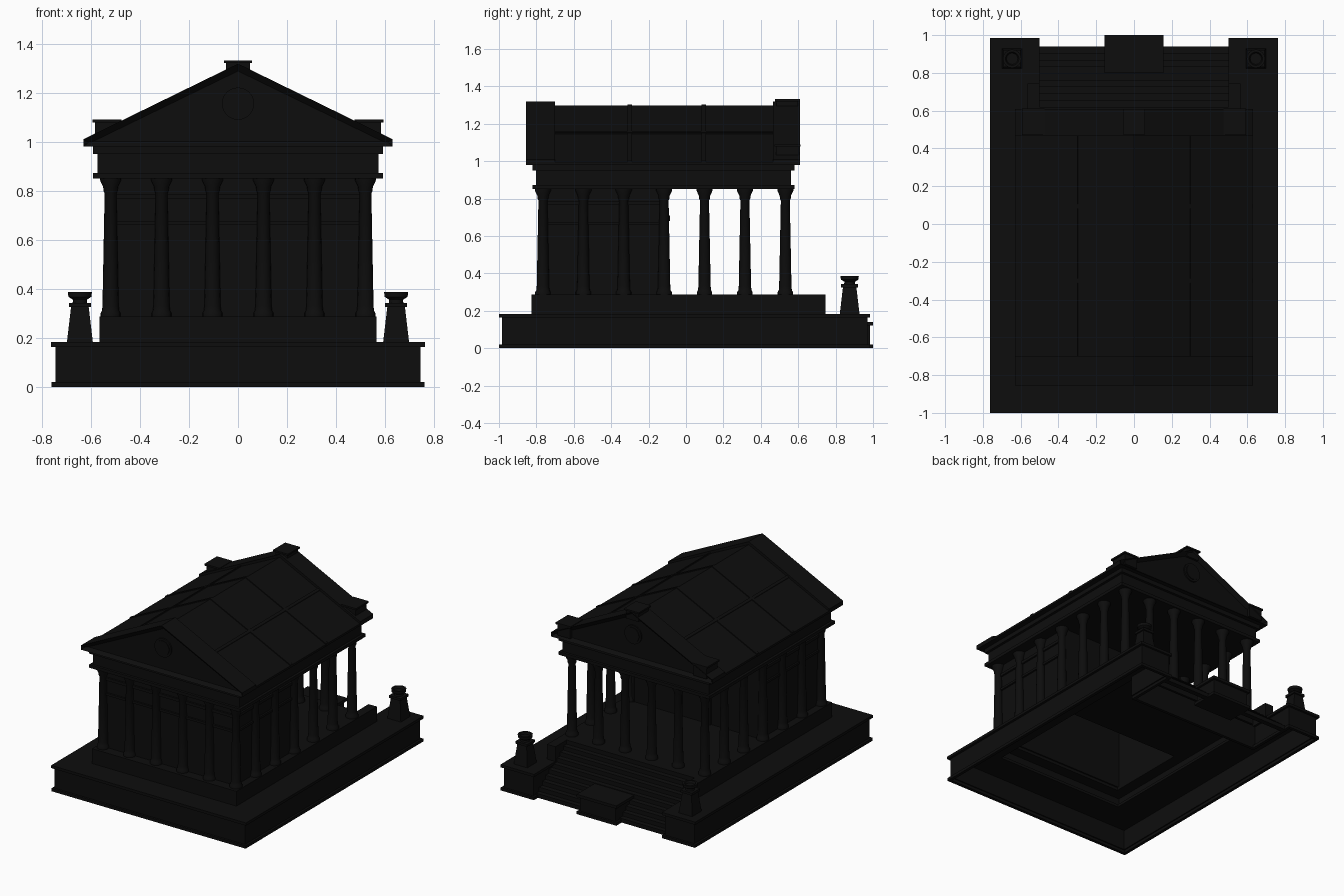
import bpy, bmesh, math
from mathutils import Vector

cube = bpy.data.objects.get("Cube")
if cube:
    bpy.data.objects.remove(cube, do_unlink=True)

# Single dark stone colour
stone = bpy.data.materials.new("black_stone")
stone.use_nodes = True
COLOUR = (0.004, 0.004, 0.004, 1)
stone.diffuse_color = COLOUR
stone.node_tree.nodes["Principled BSDF"].inputs["Base Color"].default_value = COLOUR


def finish(name, bm, smooth=False):
    mesh = bpy.data.meshes.new(name)
    bm.to_mesh(mesh)
    bm.free()
    mesh.materials.append(stone)
    obj = bpy.data.objects.new(name, mesh)
    bpy.context.collection.objects.link(obj)
    if smooth:
        bpy.ops.object.select_all(action='DESELECT')
        obj.select_set(True)
        bpy.context.view_layer.objects.active = obj
        bpy.ops.object.shade_smooth_by_angle(angle=math.radians(40))
    return obj


def box(name, x, y, z):
    """Box from three (low, high) ranges."""
    bm = bmesh.new()
    bmesh.ops.create_cube(bm, size=1)
    for v in bm.verts:
        v.co = Vector([(r[0] + r[1]) / 2 + c * (r[1] - r[0])
                       for c, r in zip(v.co, (x, y, z))])
    return finish(name, bm)


def pair(name, x, y, z):
    """Box on the left and its mirror on the right."""
    box("left_" + name, x, y, z)
    box("right_" + name, (-x[1], -x[0]), y, z)


def shell(name, points, z, thickness):
    """Open wall that follows a plan outline."""
    bm = bmesh.new()
    low, high = [[bm.verts.new((px, py, h)) for px, py in points] for h in z]
    n = len(points)
    for i in range(n):
        j = (i + 1) % n
        bm.faces.new((low[i], low[j], high[j], high[i]))
    obj = finish(name, bm)
    solid = obj.modifiers.new("Thickness", 'SOLIDIFY')
    solid.thickness = thickness
    solid.offset = -1
    return obj


def gable_prism(name, apex, eave, bottom, half, y, recess=0):
    """Gabled outline extruded along y; recess sinks one end (-1 front, 1 back)."""
    bm = bmesh.new()
    outline = [(-half, bottom), (half, bottom), (half, eave), (0, apex), (-half, eave)]
    face = bm.faces.new([bm.verts.new((px, y[0], pz)) for px, pz in outline])
    new = bmesh.ops.extrude_face_region(bm, geom=[face])["geom"]
    for v in new:
        if isinstance(v, bmesh.types.BMVert):
            v.co.y = y[1]
    bmesh.ops.recalc_face_normals(bm, faces=bm.faces)
    if recess:
        ends = [f for f in bm.faces if f.normal.y * recess > 0.9]
        bmesh.ops.inset_region(bm, faces=ends, thickness=0.03)
        for v in ends[0].verts:
            v.co.y -= recess * 0.025
    return finish(name, bm)


def lathe(name, profile, x, y, sides=16):
    """Turned part from (radius, height) pairs."""
    bm = bmesh.new()
    rings = [[bm.verts.new((x + r * math.cos(a), y + r * math.sin(a), z))
              for a in (2 * math.pi * k / sides for k in range(sides))]
             for r, z in profile]
    for a, b in zip(rings, rings[1:]):
        for i in range(sides):
            j = (i + 1) % sides
            bm.faces.new((a[i], a[j], b[j], b[i]))
    bm.faces.new(rings[-1])
    bm.faces.new(rings[0][::-1])
    return finish(name, bm, True)


def podium_outline(d):
    w, front, back, inner, notch = 0.745 + d, -0.985 - d, 0.97 + d, 0.515 - d, 0.62
    right = [(w, front), (w, back), (inner, back), (inner, notch)]
    return right + [(-px, py) for px, py in reversed(right)]


# Hollow podium with plinth and cap
shell("podium_plinth", podium_outline(0.015), (0, 0.02), 0.03)
shell("podium_wall", podium_outline(0), (0.02, 0.17), 0.02)
pair("podium_cap", (0.5, 0.762), (-1, 0.985), (0.163, 0.182))
box("podium_front_cap", (-0.5, 0.5), (-1, -0.76), (0.163, 0.182))

# Stepped platform under the columns
half_plan = [(0.565, -0.825), (0.565, 0.745), (0.5, 0.745), (0.5, 0.62)]
shell("platform_wall", half_plan + [(-px, py) for px, py in reversed(half_plan)],
      (0.18, 0.285), 0.02)
pair("platform_edge", (0.47, 0.565), (-0.825, 0.62), (0.265, 0.286))
pair("stair_flank", (0.5, 0.565), (0.6, 0.745), (0.18, 0.286))
box("platform_front_edge", (-0.47, 0.47), (-0.825, -0.73), (0.265, 0.286))
box("porch_floor", (-0.47, 0.47), (-0.15, 0.62), (0.265, 0.286))

# Stairs between the wings, with a block in front
STEPS = 9
for i in range(STEPS):
    run, rise = 0.32 / STEPS, 0.286 / (STEPS + 1)
    top = 0.286 - rise * (i + 1)
    box(f"stair_{i + 1}", (-0.515, 0.515), (0.62 + run * i, 0.62 + run * (i + 1)),
        (max(0, top - rise), top))
box("altar_base", (-0.155, 0.155), (0.8, 1.0), (0, 0.02))
box("altar_block", (-0.14, 0.14), (0.81, 0.985), (0.02, 0.12))
box("altar_cap", (-0.155, 0.155), (0.8, 1.0), (0.12, 0.14))

# Urn pedestals on the wings
for side, x in (("right", -0.645), ("left", 0.645)):
    bm = bmesh.new()
    bmesh.ops.create_cone(bm, cap_ends=True, segments=4, radius1=0.053 * math.sqrt(2),
                          radius2=0.036 * math.sqrt(2), depth=0.145)
    turn = math.pi / 4
    for v in bm.verts:
        c, s = math.cos(turn), math.sin(turn)
        v.co = Vector((v.co.x * c - v.co.y * s + x, v.co.x * s + v.co.y * c + 0.875,
                       v.co.z + 0.253))
    finish(side + "_pedestal", bm)
    box(side + "_pedestal_cap", (x - 0.045, x + 0.045), (0.83, 0.92), (0.325, 0.342))
    lathe(side + "_urn", [(0.03, 0.34), (0.028, 0.355), (0.047, 0.367), (0.049, 0.386),
                          (0.036, 0.386), (0.03, 0.372)], x, 0.875)

# Columns around all four sides
COLUMN = [(0.041, 0.285), (0.041, 0.3), (0.035, 0.31), (0.033, 0.33), (0.024, 0.79),
          (0.029, 0.8), (0.03, 0.815), (0.043, 0.843), (0.043, 0.853)]
xs = [-0.52 + 0.208 * i for i in range(6)]
ys = [-0.765 + 0.216 * i for i in range(7)]
spots = [(x, y) for x in xs for y in ys if x in (xs[0], xs[-1]) or y in (ys[0], ys[-1])]
for i, (x, y) in enumerate(spots):
    lathe(f"column_{i + 1}", COLUMN, x, y)

# Inner chamber walls with two string courses
pair("chamber_wall", (0.475, 0.51), (-0.755, -0.1), (0.285, 0.855))
box("chamber_front_wall", (-0.48, 0.48), (-0.755, -0.72), (0.285, 0.855))
box("chamber_back_wall", (-0.48, 0.48), (-0.14, -0.105), (0.285, 0.855))
for name, z in (("lower", (0.66, 0.676)), ("upper", (0.765, 0.785))):
    pair(name + "_side_band", (0.505, 0.522), (-0.765, -0.1), z)
    box(name + "_front_band", (-0.51, 0.51), (-0.768, -0.75), z)
pair("door_post", (0.1, 0.125), (-0.11, -0.09), (0.285, 0.68))
box("door_lintel", (-0.14, 0.14), (-0.11, -0.085), (0.68, 0.71))

# Entablature
for name, grow, z in (("architrave", 0.018, (0.85, 0.872)), ("frieze", 0, (0.872, 0.95)),
                      ("upper_moulding", 0.018, (0.95, 0.982))):
    x = 0.573 + grow
    box(name, (-x, x), (-0.802 - grow, 0.562 + grow), z)

# Roof with raised gable ends
gable_prism("roof", 1.298, 0.995, 0.98, 0.628, (-0.71, 0.48))
gable_prism("front_gable", 1.318, 1.01, 0.98, 0.63, (-0.855, -0.7), -1)
gable_prism("back_gable", 1.318, 1.01, 0.98, 0.63, (0.465, 0.61), 1)
for i, y in enumerate((-0.3, 0.095)):
    gable_prism(f"roof_rib_{i + 1}", 1.304, 1.001, 0.98, 0.629, (y - 0.012, y + 0.012))
slope = math.atan2(0.303, 0.628)
for side, s in (("left", 1), ("right", -1)):
    rib = box(side + "_roof_rib", (-0.01, 0.01), (-0.7, 0.47), (-0.005, 0.006))
    rib.location = (s * 0.305, 0, 1.298 - 0.305 * math.tan(slope))
    rib.rotation_euler.y = s * slope

# Round medallions in both gables
for name, y in (("front", -0.83), ("back", 0.585)):
    for part, radius, depth in (("ring", 0.066, 0.02), ("disc", 0.052, 0.032)):
        medal = lathe(f"{name}_medallion_{part}",
                      [(radius, -depth / 2), (radius, depth / 2)], 0, 0, 24)
        medal.location = (0, y, 1.155)
        medal.rotation_euler.x = math.pi / 2

# Roof blocks above the entrance gable
pair("roof_block", (0.482, 0.583), (0.482, 0.605), (1.0, 1.08))
pair("roof_block_cap", (0.475, 0.593), (0.472, 0.612), (1.078, 1.09))
box("ridge_block", (-0.048, 0.048), (0.485, 0.6), (1.26, 1.322))
box("ridge_block_cap", (-0.058, 0.058), (0.475, 0.61), (1.32, 1.331))
